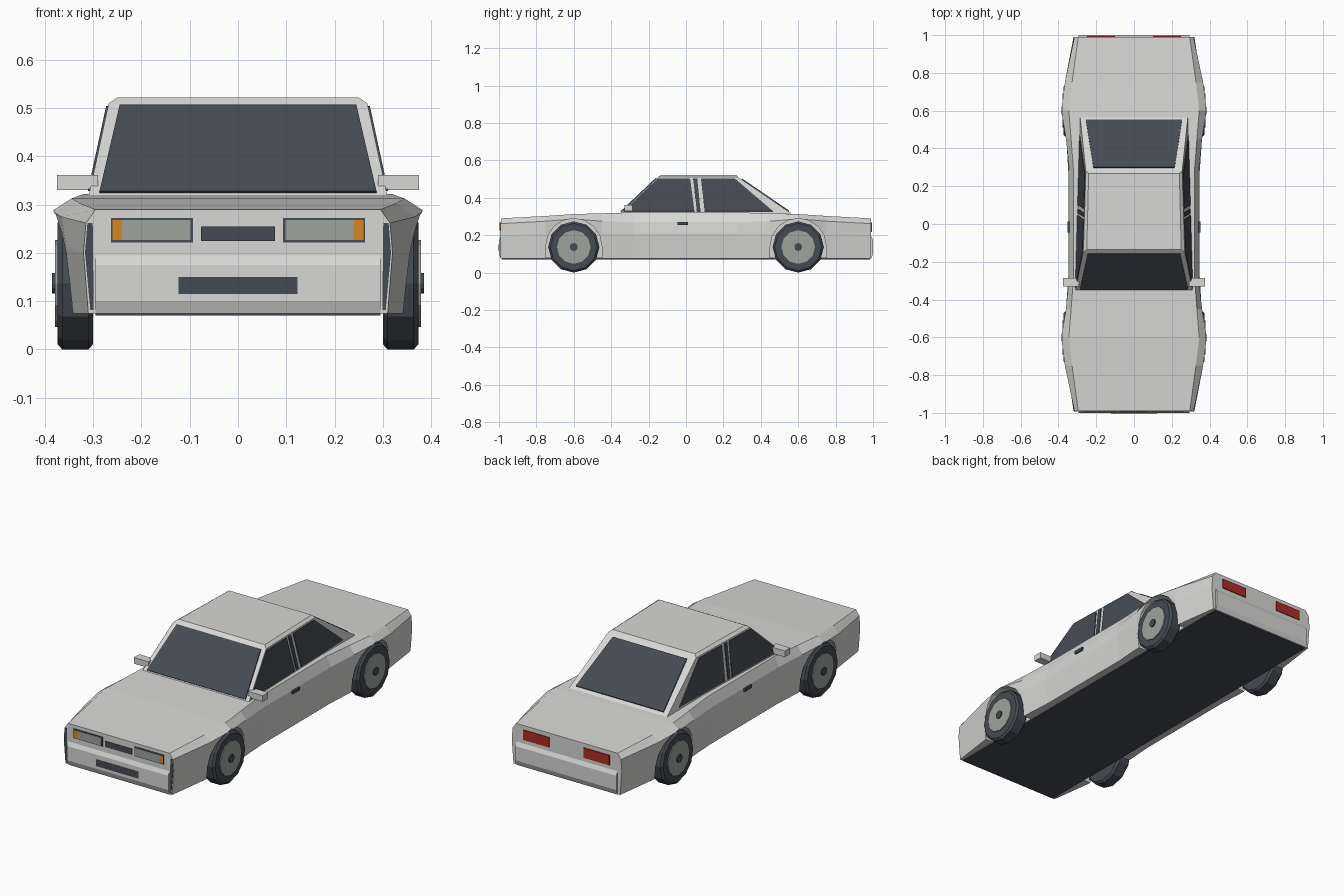
import bpy, bmesh
from math import sin, cos, pi
from mathutils import Vector

cube = bpy.data.objects.get("Cube")
if cube:
    bpy.data.objects.remove(cube, do_unlink=True)


def material(name, rgb):
    m = bpy.data.materials.new(name)
    m.use_nodes = True
    m.diffuse_color = (*rgb, 1)
    bsdf = next(n for n in m.node_tree.nodes if n.type == 'BSDF_PRINCIPLED')
    bsdf.inputs["Base Color"].default_value = (*rgb, 1)
    bsdf.inputs["Roughness"].default_value = 0.7
    return m


paint = material("silver paint", (0.68, 0.68, 0.67))
dark = material("dark glass and rubber", (0.06, 0.07, 0.085))
lens = material("grey metal and lens", (0.34, 0.37, 0.34))
amber = material("amber", (0.68, 0.24, 0.015))
red = material("tail red", (0.42, 0.025, 0.018))


def build(name, verts, faces, mats, indices=None):
    bm = bmesh.new()
    vs = [bm.verts.new(v) for v in verts]
    for i, f in enumerate(faces):
        face = bm.faces.new([vs[k] for k in f])
        face.material_index = indices[i] if indices else 0
    bmesh.ops.recalc_face_normals(bm, faces=bm.faces)
    mesh = bpy.data.meshes.new(name)
    bm.to_mesh(mesh)
    bm.free()
    for m in mats:
        mesh.materials.append(m)
    ob = bpy.data.objects.new(name, mesh)
    bpy.context.collection.objects.link(ob)
    return ob


def loft(name, rings, mats):
    """Skin closed rings of equal size and cap both ends."""
    n = len(rings[0])
    faces = [tuple(range(n)), tuple(range((len(rings) - 1) * n, len(rings) * n))]
    for r in range(len(rings) - 1):
        for k in range(n):
            j = (k + 1) % n
            faces.append((r * n + k, r * n + j, r * n + n + j, r * n + n + k))
    return build(name, [p for ring in rings for p in ring], faces, mats)


def prism(name, points, push, mat):
    """Extrude a polygon along a vector."""
    top = [Vector(p) + Vector(push) for p in points]
    return loft(name, [points, top], [mat] if mat else [])


def box(name, x, y, z, mat):
    base = [(x[0], y[0], z[0]), (x[1], y[0], z[0]), (x[1], y[1], z[0]), (x[0], y[1], z[0])]
    return prism(name, base, (0, 0, z[1] - z[0]), mat)


def both(pair, s):
    return sorted(s * v for v in pair)


SIDES = (("left", 1), ("right", -1))
ENDS = (("front", -1), ("rear", 1))

# Body shell: distance from middle, then bottom, waist, shoulder and deck edge (x, z)
sections = [
    (0.99, (0.31, 0.075), (0.32, 0.20), (0.315, 0.262), (0.295, 0.29)),
    (0.75, (0.342, 0.075), (0.356, 0.21), (0.366, 0.275), (0.328, 0.303)),
    (0.60, (0.355, 0.075), (0.372, 0.21), (0.385, 0.287), (0.345, 0.313)),
    (0.45, (0.345, 0.075), (0.358, 0.21), (0.36, 0.275), (0.333, 0.317)),
    (0.28, (0.335, 0.075), (0.348, 0.21), (0.342, 0.27), (0.32, 0.322)),
]


def ring(y, half):
    return [(x, y, z) for x, z in half] + [(-x, y, z) for x, z in reversed(half)]


rings = [ring(-s[0], s[1:]) for s in sections] + [ring(s[0], s[1:]) for s in reversed(sections)]
body = loft("body_shell", rings, [paint])

# Wheel arches cut out of the shell
for side, s in SIDES:
    for end, e in ENDS:
        arc = [(0.29 * s, 0.6 * e + 0.15 * cos(a * pi / 8), 0.14 + 0.15 * sin(a * pi / 8))
               for a in range(9)]
        arc += [(0.29 * s, 0.6 * e - 0.15, 0), (0.29 * s, 0.6 * e + 0.15, 0)]
        cutter = prism("arch_cutter", arc, (0.2 * s, 0, 0), None)
        cutter.hide_render = True
        mod = body.modifiers.new("arch", 'BOOLEAN')
        mod.operation = 'DIFFERENCE'
        mod.solver = 'EXACT'
        mod.object = cutter
        bpy.context.view_layer.objects.active = body
        bpy.ops.object.modifier_apply(modifier=mod.name)
        bpy.data.objects.remove(cutter, do_unlink=True)

# Floor
box("floor_panel", (-0.295, 0.295), (-0.985, 0.985), (0.07, 0.08), dark)

# Bumpers
for end, e in ENDS:
    profile = [(0.97, 0.075), (0.99, 0.075), (1.0, 0.1), (1.0, 0.175), (0.99, 0.195), (0.97, 0.195)]
    prism(end + "_bumper", [(-0.295, y * e, z) for y, z in profile], (0.59, 0, 0), paint)

# Cabin
BASE, RIM = 0.315, 0.51


def cabin_ring(z, xf, yf, xr, yr):
    return [(-xf, yf, z), (xf, yf, z), (xr, yr, z), (-xr, yr, z)]


loft("cabin", [cabin_ring(BASE, 0.31, -0.355, 0.285, 0.565),
               cabin_ring(RIM, 0.268, -0.15, 0.255, 0.28),
               cabin_ring(0.522, 0.25, -0.135, 0.24, 0.268)], [paint])


def slope(z, low, high):
    return low + (high - low) * (z - BASE) / (RIM - BASE)


# Windscreen and rear window
for name, low, high, outline, push in (
        ("windscreen", -0.355, -0.15, ((0.287, 0.324), (0.245, 0.504)), (0, -0.004, 0.004)),
        ("rear_window", 0.565, 0.28, ((0.255, 0.326), (0.215, 0.498)), (0, 0.003, 0.005))):
    (xb, zb), (xt, zt) = outline
    yb, yt = slope(zb, low, high), slope(zt, low, high)
    prism(name, [(-xb, yb, zb), (xb, yb, zb), (xt, yt, zt), (-xt, yt, zt)], push, dark)

# Side windows, with a dark strip in the pillar
windows = {
    "front_side_window": [(-0.335, 0.328), (0.045, 0.328), (0.022, 0.503), (-0.15, 0.503)],
    "pillar_strip": [(0.058, 0.328), (0.078, 0.328), (0.06, 0.503), (0.038, 0.503)],
    "rear_side_window": [(0.1, 0.328), (0.465, 0.328), (0.26, 0.503), (0.08, 0.503)],
}
for side, s in SIDES:
    for name, outline in windows.items():
        pts = [(s * slope(z, 0.31 - 0.0272 * (y + 0.355), 0.268 - 0.0302 * (y + 0.15)), y, z)
               for y, z in outline]
        prism(side + "_" + name, pts, (0.004 * s, 0, 0.001), dark)

    # Mirror and door handle
    box(side + "_mirror", both((0.29, 0.375), s), (-0.33, -0.285), (0.33, 0.362), paint)
    box(side + "_handle", both((0.335, 0.352), s), (-0.045, 0.012), (0.254, 0.27), dark)

    # Headlight, indicator, tail light and corner gap
    box(side + "_headlight_frame", both((0.093, 0.263), s), (-0.993, -0.985), (0.222, 0.272), dark)
    box(side + "_headlight", both((0.098, 0.24), s), (-0.996, -0.988), (0.227, 0.268), lens)
    box(side + "_indicator", both((0.24, 0.26), s), (-0.996, -0.988), (0.227, 0.268), amber)
    box(side + "_tail_light", both((0.1, 0.25), s), (0.988, 0.995), (0.216, 0.268), red)
    gap = [(0.299, 0.082), (0.306, 0.082), (0.317, 0.2), (0.312, 0.262), (0.301, 0.262)]
    prism(side + "_corner_gap", [(s * x, -0.988, z) for x, z in gap], (0, -0.004, 0), dark)

# Grille and lower intake
box("grille", (-0.077, 0.077), (-0.994, -0.986), (0.225, 0.255), dark)
box("lower_intake", (-0.123, 0.123), (-1.002, -0.995), (0.115, 0.15), dark)

# Wheels: lathe profile of radius, x and material of the band that follows
wheel = [(0.126, 0.30, 0), (0.137, 0.31, 0), (0.137, 0.364, 0), (0.126, 0.374, 0),
         (0.09, 0.374, 1), (0.09, 0.379, 1), (0.021, 0.379, 0), (0.021, 0.385, 0)]
N = 12
for side, s in SIDES:
    for end, e in ENDS:
        verts = [(s * x, 0.6 * e + r * sin(2 * pi * k / N), 0.137 - r * cos(2 * pi * k / N))
                 for r, x, _ in wheel for k in range(N)]
        faces = [tuple(range(N)), tuple(range(len(verts) - N, len(verts)))]
        ids = [0, 0]
        for i in range(len(wheel) - 1):
            for k in range(N):
                j = (k + 1) % N
                faces.append((i * N + k, i * N + j, i * N + N + j, i * N + N + k))
                ids.append(wheel[i][2])
        build(f"{end}_{side}_wheel", verts, faces, [dark, lens], ids)
